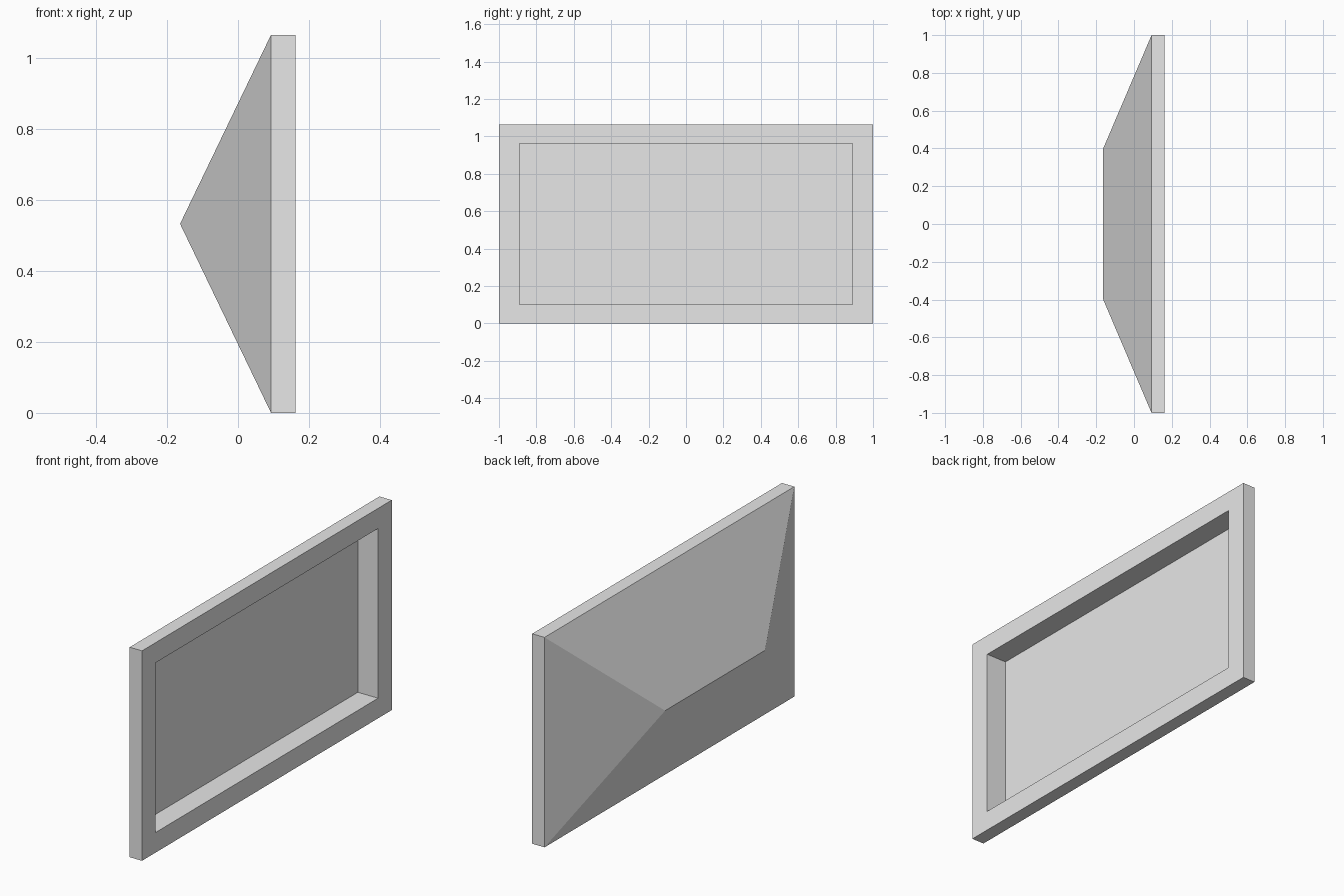
import bpy
import bmesh

if "Cube" in bpy.data.objects:
    bpy.data.objects.remove(bpy.data.objects["Cube"], do_unlink=True)

HALF_Y, HALF_Z = 1.0, 0.532
FRONT_X, REAR_X, RIDGE_X, FLOOR_X = 0.162, 0.093, -0.163, 0.049
OPEN_Y, OPEN_Z = 0.89, 0.43

grey = bpy.data.materials.new("plain grey")
grey.use_nodes = True
grey.diffuse_color = (0.8, 0.8, 0.8, 1)
grey.node_tree.nodes["Principled BSDF"].inputs["Base Color"].default_value = grey.diffuse_color

bm = bmesh.new()


def ring(x, half_y, half_z):
    """Rectangle of four vertices facing +x."""
    corners = ((-1, -1), (1, -1), (1, 1), (-1, 1))
    return [bm.verts.new((x, sy * half_y, HALF_Z + sz * half_z)) for sy, sz in corners]


def bridge(a, b):
    for i in range(4):
        j = (i + 1) % 4
        bm.faces.new((a[i], a[j], b[j], b[i]))


# Frame edge, face border, recess walls and recess floor
rear = ring(REAR_X, HALF_Y, HALF_Z)
front = ring(FRONT_X, HALF_Y, HALF_Z)
opening = ring(FRONT_X, OPEN_Y, OPEN_Z)
floor = ring(FLOOR_X, OPEN_Y, OPEN_Z)
for a, b in ((rear, front), (front, opening), (opening, floor)):
    bridge(a, b)
bm.faces.new(floor)

# Hipped back rising to a horizontal ridge
r0, r1 = (bm.verts.new((RIDGE_X, y, HALF_Z)) for y in (-0.4, 0.4))
bm.faces.new((rear[0], r0, r1, rear[1]))
bm.faces.new((rear[2], r1, r0, rear[3]))
bm.faces.new((rear[1], r1, rear[2]))
bm.faces.new((rear[3], r0, rear[0]))
bmesh.ops.recalc_face_normals(bm, faces=bm.faces)

mesh = bpy.data.meshes.new("hipped_panel")
bm.to_mesh(mesh)
bm.free()
mesh.materials.append(grey)
panel = bpy.data.objects.new("hipped_panel", mesh)
bpy.context.collection.objects.link(panel)
